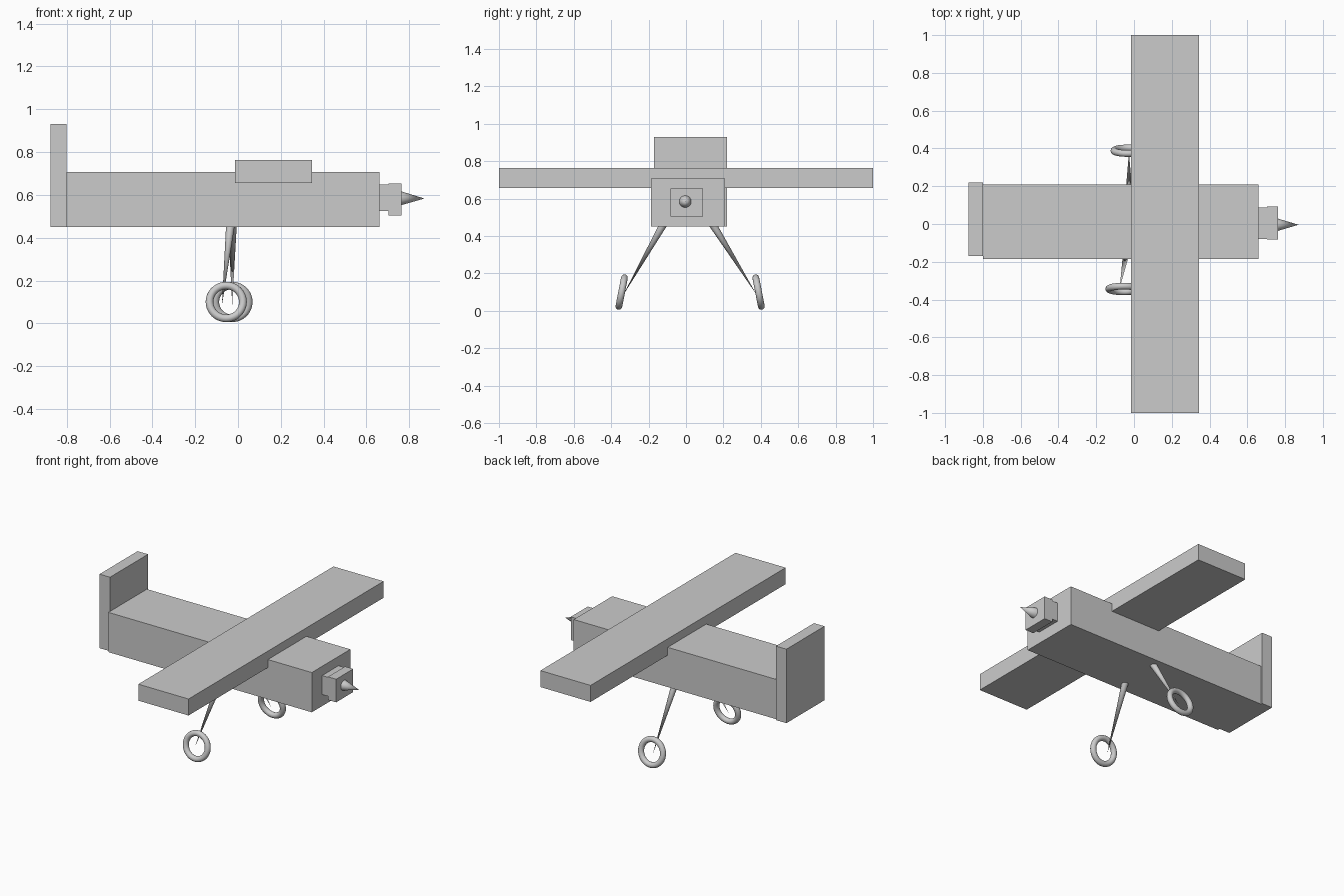
import bpy
from mathutils import Matrix, Vector
from math import radians

cube = bpy.data.objects.get("Cube")
if cube:
    bpy.data.objects.remove(cube, do_unlink=True)

GREY = (0.6, 0.6, 0.6, 1)
grey = bpy.data.materials.new("plain grey")
grey.use_nodes = True
grey.diffuse_color = GREY
grey.node_tree.nodes["Principled BSDF"].inputs["Base Color"].default_value = GREY


def finish(name, smooth=False):
    obj = bpy.context.object
    obj.name = name
    obj.data.materials.append(grey)
    if smooth:
        bpy.ops.object.shade_smooth_by_angle(angle=radians(40))
    return obj


def box(name, low, high):
    low, high = Vector(low), Vector(high)
    bpy.ops.mesh.primitive_cube_add(size=1)
    obj = finish(name)
    obj.data.transform(Matrix.Translation((low + high) / 2) @ Matrix.Diagonal((*(high - low), 1)))


def spike(name, base, tip, radius):
    base, tip = Vector(base), Vector(tip)
    axis = tip - base
    bpy.ops.mesh.primitive_cone_add(vertices=32, radius1=radius, radius2=0, depth=axis.length,
                                    location=(base + tip) / 2,
                                    rotation=axis.to_track_quat("Z", "Y").to_euler())
    finish(name, smooth=True)


# Body, tail and wing
box("fuselage", (-0.80, -0.186, 0.45), (0.66, 0.209, 0.708))
box("tail_fin", (-0.875, -0.17, 0.45), (-0.80, 0.22, 0.93))
box("wing", (-0.015, -1, 0.656), (0.345, 1, 0.763))

# Nose block and spinner
box("nose_neck", (0.65, -0.08, 0.525), (0.706, 0.088, 0.648))
box("nose_block", (0.704, -0.083, 0.503), (0.763, 0.092, 0.653))
spike("spinner", (0.763, -0.004, 0.584), (0.871, -0.004, 0.583), 0.032)

# Landing gear: tapered struts and splayed ring wheels
for side, sign, x, y, root, tip in (
        ("right", -1, -0.055, -0.344, (-0.032, -0.105, 0.49), (-0.075, -0.335, 0.085)),
        ("left", 1, -0.028, 0.388, (-0.026, 0.125, 0.49), (-0.027, 0.378, 0.085))):
    spike(side + "_strut", root, tip, 0.022)
    bpy.ops.mesh.primitive_torus_add(major_segments=48, minor_segments=16,
                                     major_radius=0.078, minor_radius=0.018,
                                     location=(x, y, 0.1),
                                     rotation=(radians(90 + sign * 11), 0, 0))
    finish(side + "_wheel", smooth=True)
